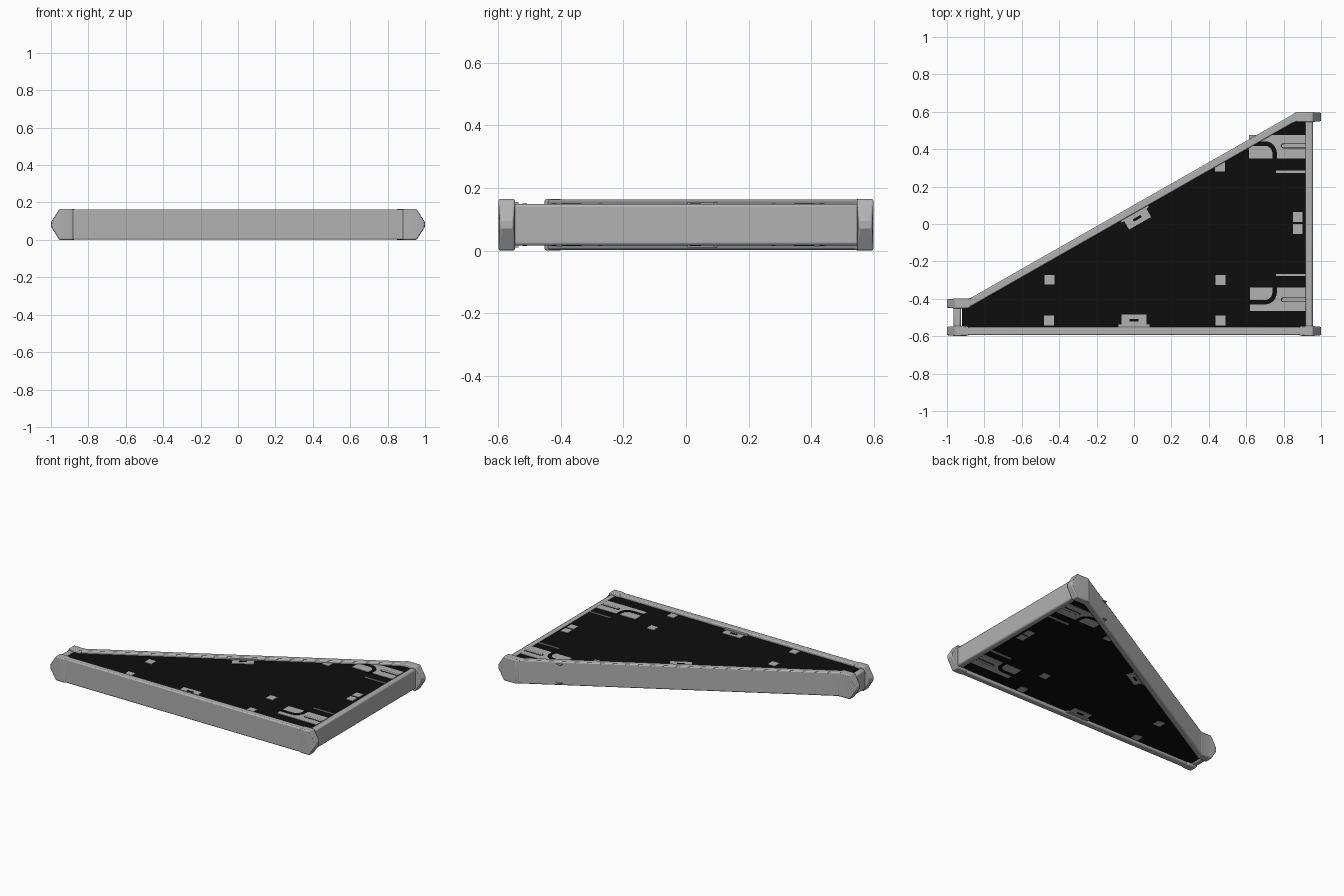
import bpy, bmesh, math
from mathutils import Vector

if "Cube" in bpy.data.objects:
    bpy.data.objects.remove(bpy.data.objects["Cube"])

MID = 0.0825          # mid height of the frame
SURF = 0.146          # top surface of the dark panel


def material(name, v):
    m = bpy.data.materials.new(name)
    m.diffuse_color = (v, v, v, 1)
    m.use_nodes = True
    m.node_tree.nodes["Principled BSDF"].inputs["Base Color"].default_value = m.diffuse_color
    return m


GREY = material("light grey", 0.44)
BLACK = material("black", 0.004)


def finish(name, bm, mat, bevel=0.0):
    bmesh.ops.recalc_face_normals(bm, faces=bm.faces)
    me = bpy.data.meshes.new(name)
    bm.to_mesh(me)
    bm.free()
    me.materials.append(mat)
    ob = bpy.data.objects.new(name, me)
    bpy.context.collection.objects.link(ob)
    if bevel:
        mod = ob.modifiers.new("bevel", 'BEVEL')
        mod.width = bevel
        mod.segments = 2
        mod.limit_method = 'ANGLE'
        mod.angle_limit = math.radians(35)
        bpy.ops.object.select_all(action='DESELECT')
        ob.select_set(True)
        bpy.context.view_layer.objects.active = ob
        bpy.ops.object.shade_smooth_by_angle(angle=math.radians(32))
    return ob


def loft(name, stations, bevel):
    """Rectangular section swept through (x, y, half thickness, half height)."""
    bm = bmesh.new()
    rings = []
    for x, y, t, h in stations:
        rings.append([bm.verts.new((x, y + a * t, MID + b * h))
                      for a, b in ((-1, -1), (1, -1), (1, 1), (-1, 1))])
    for r, s in zip(rings, rings[1:]):
        for i in range(4):
            j = (i + 1) % 4
            bm.faces.new((r[i], r[j], s[j], s[i]))
    bm.faces.new(rings[0])
    bm.faces.new(rings[-1])
    return finish(name, bm, GREY, bevel)


def prism(name, pts, z0, z1, mat, both=True, bevel=0.0):
    """Outline extruded in z, repeated on the underside when both is set."""
    bm = bmesh.new()
    spans = [(z0, z1)] + ([(2 * MID - z1, 2 * MID - z0)] if both else [])
    for lo, hi in spans:
        a = [bm.verts.new((x, y, lo)) for x, y in pts]
        b = [bm.verts.new((x, y, hi)) for x, y in pts]
        n = len(pts)
        bm.faces.new(a)
        bm.faces.new(b)
        for i in range(n):
            j = (i + 1) % n
            bm.faces.new((a[i], a[j], b[j], b[i]))
    return finish(name, bm, mat, bevel)


def box(x0, x1, y0, y1):
    return [(x0, y0), (x1, y0), (x1, y1), (x0, y1)]


def placed(pts, cx, cy, ang):
    c, s = math.cos(ang), math.sin(ang)
    return [(cx + c * x - s * y, cy + s * x + c * y) for x, y in pts]


def slot(x0, x1, y, r):
    """Slot outline with a rounded left end."""
    arc = [(x0 + r + r * math.cos(math.radians(a)), y + r * math.sin(math.radians(a)))
           for a in range(90, 271, 30)]
    return arc + [(x1, y - r), (x1, y + r)]


# Long rails: front one straight, rear one bent along the slope
H, TIP = 0.0825, 0.012
X0, X1, YL, YR, YF = -0.885, 0.865, -0.425, 0.572, -0.572
SLOPE = (YR - YL) / (X1 - X0)

loft("front_rail", [(-0.95, YF, 0.022, 0.081), (0.95, YF, 0.022, 0.081)], 0.007)
loft("sloped_rail", [(-0.95, YL, 0.022, 0.081), (X0, YL, 0.023, 0.081),
                     (X1, YR, 0.023, 0.081), (0.95, YR, 0.022, 0.081)], 0.007)

# Pointed end bumpers
T = 0.0265
for side, label in ((-1, "left"), (1, "right")):
    loft("front_bumper_" + label,
         [(side * 1.0, YF, T - 0.004, TIP), (side * 0.955, YF, T, H),
          (side * 0.9, YF, T, H), (side * 0.88, YF, 0.0225, 0.0815)], 0.006)
loft("sloped_bumper_left",
     [(-1.0, YL, T - 0.004, TIP), (-0.955, YL, T, H),
      (X0, YL, T, H), (X0 + 0.015, YL + 0.015 * SLOPE, 0.0235, 0.0815)], 0.006)
loft("sloped_bumper_right",
     [(1.0, YR, T - 0.004, TIP), (0.955, YR, T, H), (X1, YR, T, H),
      (X1 - 0.02, YR - 0.02 * SLOPE, 0.0235, 0.0815)], 0.006)

# Cross rails
prism("right_rail", box(0.915, 0.956, -0.56, 0.56), 0.016, 0.149, GREY, False, 0.01)
prism("left_link", box(-0.966, -0.925, -0.56, -0.435), 0.016, 0.149, GREY, False, 0.01)

# Dark infill panel
prism("panel", [(-0.92, -0.565), (0.925, -0.565), (0.925, YR), (X1, YR),
                (X0, YL), (-0.92, YL)], 2 * MID - SURF, SURF, BLACK, False)

# Small square pads
for i, (x, y) in enumerate([(-0.452, -0.298), (-0.455, -0.516), (0.463, -0.516),
                            (0.463, -0.3), (0.46, 0.308), (0.875, 0.038),
                            (0.875, -0.027)]):
    prism(f"pad_{i + 1}", box(x - 0.026, x + 0.026, y - 0.026, y + 0.026),
          SURF - 0.003, SURF + 0.003, GREY)

# Latches at the middle of the long rails
for label, cx, cy, ang in (("front", 0.0, -0.55, 0.0),
                           ("sloped", 0.0, 0.061, math.pi + math.atan(SLOPE))):
    for part, outline, top, mat in (
            ("plate", box(-0.068, 0.068, 0, 0.066), 0.003, GREY),
            ("lip", box(-0.085, 0.085, -0.012, 0.016), 0.009, GREY),
            ("slot", box(-0.024, 0.024, 0.028, 0.042), 0.005, BLACK)):
        prism(f"{label}_latch_{part}", placed(outline, cx, cy, ang),
              SURF - 0.003, SURF + top, mat)

# Corner plates with a curved dark channel, a slot and a thin rib
for label, s, x0, yin, yout, ych, yslot, yrib in (
        ("lower", -1, 0.62, 0.34, 0.465, 0.418, 0.405, 0.273),
        ("upper", 1, 0.615, 0.35, 0.475, 0.43, 0.418, 0.279)):
    prism(label + "_corner_plate", box(x0, 0.917, s * yin, s * yout),
          SURF - 0.003, SURF + 0.003, GREY)
    w, r, cx = 0.012, 0.052, 0.70
    cy = ych - r

    def edge(rad):
        bend = [(cx + rad * math.sin(math.radians(a)),
                 s * (cy + rad * math.cos(math.radians(a)))) for a in range(0, 91, 15)]
        return [(x0 - 0.004, s * (cy + rad))] + bend + [(cx + rad, s * (yin - 0.006))]
    prism(label + "_channel", edge(r + w) + edge(r - w)[::-1],
          SURF - 0.003, SURF + 0.005, BLACK)
    prism(label + "_slot_outline", slot(0.785, 0.917, s * yslot, 0.013),
          SURF, SURF + 0.0045, BLACK)
    prism(label + "_slot_fill", slot(0.79, 0.918, s * yslot, 0.0085),
          SURF, SURF + 0.006, GREY)
    prism(label + "_rib", box(0.76, 0.917, s * yrib - 0.006, s * yrib + 0.006),
          SURF - 0.003, SURF + 0.004, GREY)
